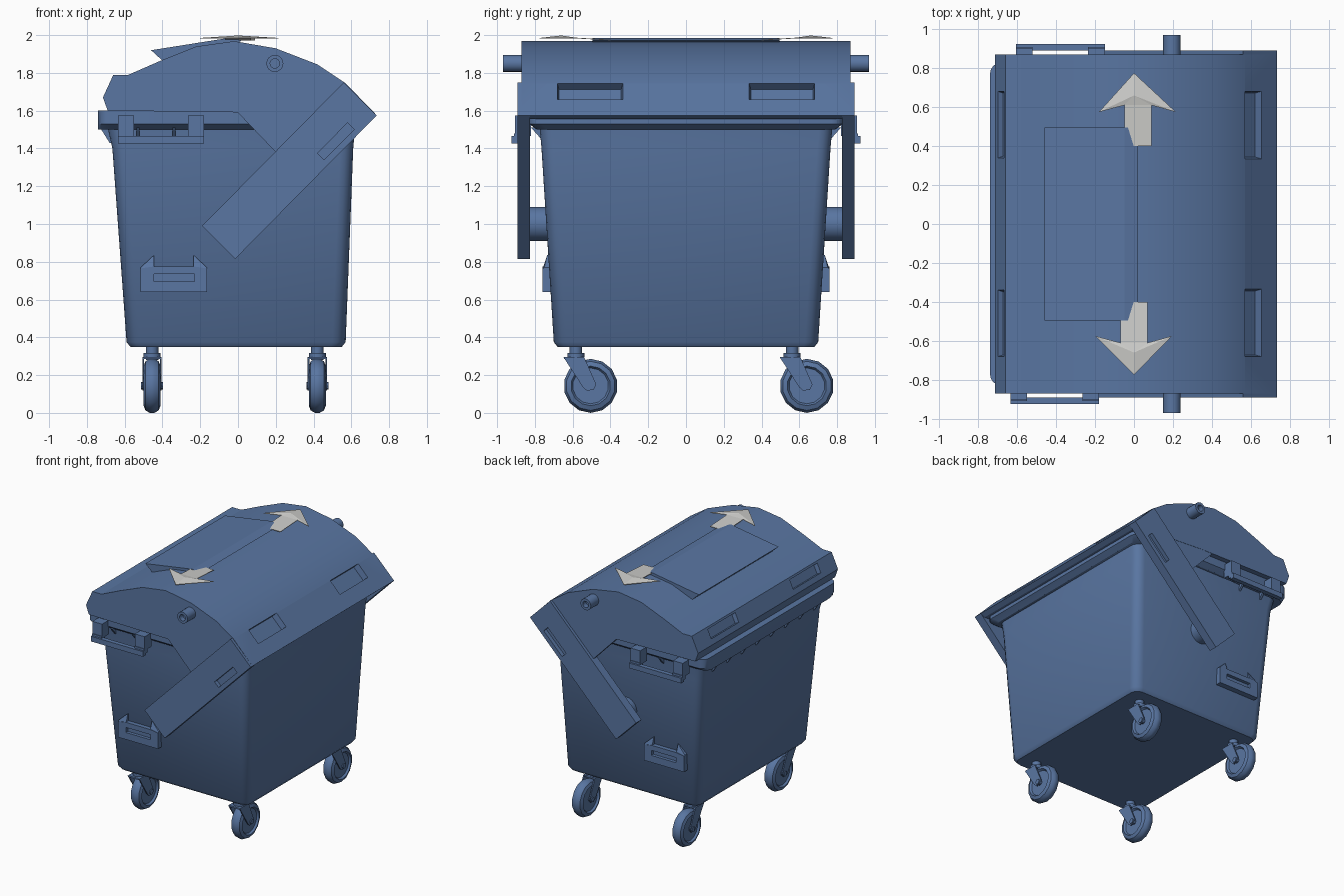
import bpy, bmesh, math
from mathutils import Matrix, Vector

cube = bpy.data.objects.get("Cube")
if cube:
    bpy.data.objects.remove(cube, do_unlink=True)


def material(name, rgb):
    m = bpy.data.materials.new(name)
    m.use_nodes = True
    m.diffuse_color = (*rgb, 1)
    m.node_tree.nodes["Principled BSDF"].inputs["Base Color"].default_value = (*rgb, 1)
    return m


BLUE = material("steel blue", (0.10, 0.18, 0.36))
GREY = material("pale grey", (0.62, 0.62, 0.60))


def finish(name, bm, mat=BLUE, smooth=None):
    bmesh.ops.recalc_face_normals(bm, faces=bm.faces[:])
    mesh = bpy.data.meshes.new(name)
    bm.to_mesh(mesh)
    bm.free()
    mesh.materials.append(mat)
    ob = bpy.data.objects.new(name, mesh)
    bpy.context.collection.objects.link(ob)
    if smooth:
        activate(ob)
        bpy.ops.object.shade_smooth_by_angle(angle=math.radians(smooth))
    return ob


def activate(ob):
    bpy.ops.object.select_all(action='DESELECT')
    ob.select_set(True)
    bpy.context.view_layer.objects.active = ob


def loft(name, rings, smooth=None):
    """Skin equal-length closed rings of points and cap the ends."""
    bm = bmesh.new()
    rows = [[bm.verts.new(p) for p in ring] for ring in rings]
    n = len(rows[0])
    for a, b in zip(rows, rows[1:]):
        for i in range(n):
            bm.faces.new((a[i], a[(i + 1) % n], b[(i + 1) % n], b[i]))
    bm.faces.new(rows[0])
    bm.faces.new(rows[-1])
    return finish(name, bm, smooth=smooth)


def plate_y(name, pts, y0, y1, smooth=None):
    """Extrude an x-z outline along y."""
    return loft(name, [[(x, y, z) for x, z in pts] for y in (y0, y1)], smooth)


def plate_x(name, pts, x0, x1):
    """Extrude a y-z outline along x."""
    return loft(name, [[(x, y, z) for y, z in pts] for x in (x0, x1)])


def box(name, x0, x1, y0, y1, z0, z1):
    return plate_y(name, [(x0, z0), (x1, z0), (x1, z1), (x0, z1)], y0, y1)


def lathe(name, profile, centre, axis, sides):
    """Loft circles of (offset, radius) along an axis."""
    rot = Vector((0, 0, 1)).rotation_difference(Vector(axis)).to_matrix()
    rings = []
    for d, r in profile:
        rings.append([Vector(centre) + rot @ Vector((r * math.cos(t), r * math.sin(t), d))
                      for t in (math.tau * i / sides for i in range(sides))])
    return loft(name, rings, 35)


def rounded(z, x0, x1, y, r):
    """Rounded rectangle ring at height z."""
    ring = []
    for cx, cy, q in ((x1 - r, y - r, 0), (x0 + r, y - r, 1), (x0 + r, r - y, 2), (x1 - r, r - y, 3)):
        for i in range(5):
            t = (q + i / 4) * math.pi / 2
            ring.append((cx + r * math.cos(t), cy + r * math.sin(t), z))
    return ring


def cut(ob, cutter):
    cutter.hide_render = True
    mod = ob.modifiers.new("pocket", 'BOOLEAN')
    mod.operation = 'DIFFERENCE'
    mod.object = cutter
    activate(ob)
    bpy.ops.object.modifier_apply(modifier=mod.name)
    bpy.data.objects.remove(cutter, do_unlink=True)


def pocket(x, y, z, angle, length, width, depth):
    """Tapered cutter whose open side faces the tilted direction."""
    bm = bmesh.new()
    bmesh.ops.create_cube(bm, size=2)
    for v in bm.verts:
        taper = 0.9 if v.co.z < 0 else 1
        v.co = (v.co.x * length / 2, v.co.y * width / 2 * taper, v.co.z * depth)
    bm.transform(Matrix.Translation((x, y, z)) @ Matrix.Rotation(math.radians(angle), 4, 'Y'))
    return finish("pocket_cutter", bm)


# Container body and rim
loft("body", [rounded(0.35, -0.57, 0.55, 0.68, 0.06), rounded(0.375, -0.59, 0.57, 0.70, 0.07),
              rounded(1.40, -0.665, 0.61, 0.765, 0.07), rounded(1.51, -0.69, 0.62, 0.775, 0.07)], 40)
loft("rim", [rounded(1.50, -0.74, 0.64, 0.79, 0.06), rounded(1.53, -0.74, 0.68, 0.83, 0.06),
             rounded(1.60, -0.74, 0.68, 0.83, 0.06)], 30)

# Ribs below the rim
for i in range(8):
    y = -0.63 + i * 0.18
    plate_y("rim_rib", [(-0.73, 1.51), (-0.65, 1.51), (-0.65, 1.43), (-0.68, 1.43)], y - 0.008, y + 0.008)
for s in (-1, 1):
    for x in (-0.53, -0.34):
        plate_x("side_rib", [(s * 0.82, 1.51), (s * 0.74, 1.51), (s * 0.74, 1.42)], x - 0.008, x + 0.008)

# Domed lid with grip pockets
lid = plate_y("lid", [(-0.69, 1.60), (-0.715, 1.67), (-0.66, 1.79), (-0.58, 1.79), (-0.42, 1.86),
                      (-0.22, 1.94), (-0.02, 1.968), (0.20, 1.93), (0.42, 1.845), (0.57, 1.745),
                      (0.735, 1.575), (0.70, 1.555), (0.1, 1.59)], -0.87, 0.87)
for s in (-1, 1):
    cut(lid, pocket(0.612, s * 0.508, 1.702, 45, 0.12, 0.365, 0.045))
    cut(lid, pocket(-0.683, s * 0.51, 1.742, -65, 0.075, 0.36, 0.03))
activate(lid)
bpy.ops.object.shade_smooth_by_angle(angle=math.radians(20))

# Raised hatch on the lid
plate_y("lid_hatch", [(-0.46, 1.92), (-0.40, 1.865), (-0.22, 1.93), (0.0, 1.96), (0.02, 1.972), (-0.05, 1.985)],
        -0.495, 0.495)

# Direction arrows on the lid
for s, shift in ((-1, 0), (1, 0.02)):
    bm = bmesh.new()
    tip, left, right, peak, notch_l, notch_r, end_l, end_r = [
        bm.verts.new((x + shift * (x != 0), s * y, z)) for x, y, z in
        ((0.0, 0.775, 1.985), (-0.20, 0.575, 1.985), (0.195, 0.575, 1.985), (0.0, 0.66, 1.998),
         (-0.07, 0.61, 1.988), (0.07, 0.61, 1.988), (-0.07, 0.40, 1.976), (0.07, 0.40, 1.976))]
    for f in ((tip, left, peak), (tip, peak, right), (left, notch_l, peak), (peak, notch_r, right),
              (notch_l, notch_r, peak), (notch_l, end_l, end_r, notch_r)):
        bm.faces.new(f)
    top = bm.faces[:]
    bmesh.ops.recalc_face_normals(bm, faces=top)
    solid = bmesh.ops.extrude_face_region(bm, geom=top, use_keep_orig=True)
    for v in solid["geom"]:
        if isinstance(v, bmesh.types.BMVert):
            v.co.z -= 0.004
    finish("lid_arrow", bm, GREY)

for s in (-1, 1):
    # Lid cheeks, swing arms and pivots
    plate_y("lid_cheek", [(-0.015, 1.605), (0.20, 1.38), (0.45, 1.45), (0.55, 1.62)], s * 0.83, s * 0.868)
    arm = plate_y("swing_arm", [(-0.19, 0.99), (-0.015, 0.815), (0.735, 1.575), (0.56, 1.75)], s * 0.825, s * 0.892)
    cut(arm, plate_y("arm_cutter", [(0.42, 1.375), (0.455, 1.34), (0.615, 1.50), (0.58, 1.535)],
                     s * 0.86, s * 0.95))
    lathe("arm_pivot", [(0.70, 0.09), (0.83, 0.09)], (0, 0, 1.0), (0, s, 0), 20)
    lathe("lid_pin", [(0.84, 0.045), (0.97, 0.045), (0.97, 0.025), (0.93, 0.025)], (0.195, 0, 1.85), (0, s, 0), 16)

    # Upper lid handles
    dx = 0.03 if s > 0 else 0
    box("handle_bar", -0.635 + dx, -0.18 + dx, s * 0.89, s * 0.925, 1.425, 1.465)
    for x in (-0.635 + dx, -0.265 + dx):
        box("handle_post", x, x + 0.085, s * 0.82, s * 0.905, 1.465, 1.575)
        box("handle_foot", x, x + 0.085, s * 0.87, s * 0.91, 1.44, 1.48)

    # Lower carrying brackets
    bracket = plate_y("lower_bracket", [(-0.515, 0.64), (-0.165, 0.64), (-0.165, 0.765), (-0.235, 0.775),
                                        (-0.445, 0.775), (-0.515, 0.765)], s * 0.69, s * 0.76)
    cut(bracket, box("bracket_cutter", -0.445, -0.23, s * 0.735, s * 0.80, 0.695, 0.735))
    for a, b in ((-0.515, -0.445), (-0.165, -0.235)):
        loft("bracket_gusset", [[(a, s * 0.70, 0.76), (a, s * 0.76, 0.76), (a, s * 0.75, 0.77), (a, s * 0.70, 0.77)],
                                [(b, s * 0.70, 0.76), (b, s * 0.76, 0.76), (b, s * 0.735, 0.835), (b, s * 0.70, 0.835)]])

# Four trailing casters
for x in (-0.455, 0.42):
    for y in (-0.505, 0.64):
        lathe("wheel_tyre", [(-0.03, 0.095), (-0.045, 0.105), (-0.035, 0.13), (-0.012, 0.143),
                             (0.012, 0.143), (0.035, 0.13), (0.045, 0.105), (0.03, 0.095)],
              (x, y, 0.143), (1, 0, 0), 14)
        lathe("wheel_axle", [(-0.058, 0.02), (0.058, 0.02)], (x, y, 0.143), (1, 0, 0), 8)
        lathe("caster_stem", [(0.28, 0.033), (0.355, 0.033)], (x, y - 0.078, 0), (0, 0, 1), 12)
        lathe("caster_collar", [(0.295, 0.045), (0.318, 0.045)], (x, y - 0.078, 0), (0, 0, 1), 12)
        box("fork_crown", x - 0.05, x + 0.05, y - 0.14, y - 0.035, 0.285, 0.297)
        for s in (-1, 1):
            plate_x("fork_blade", [(y - 0.145, 0.297), (y - 0.035, 0.297), (y + 0.03, 0.15), (y + 0.015, 0.122),
                                   (y - 0.02, 0.118), (y - 0.04, 0.135)], x + s * 0.042, x + s * 0.051)
